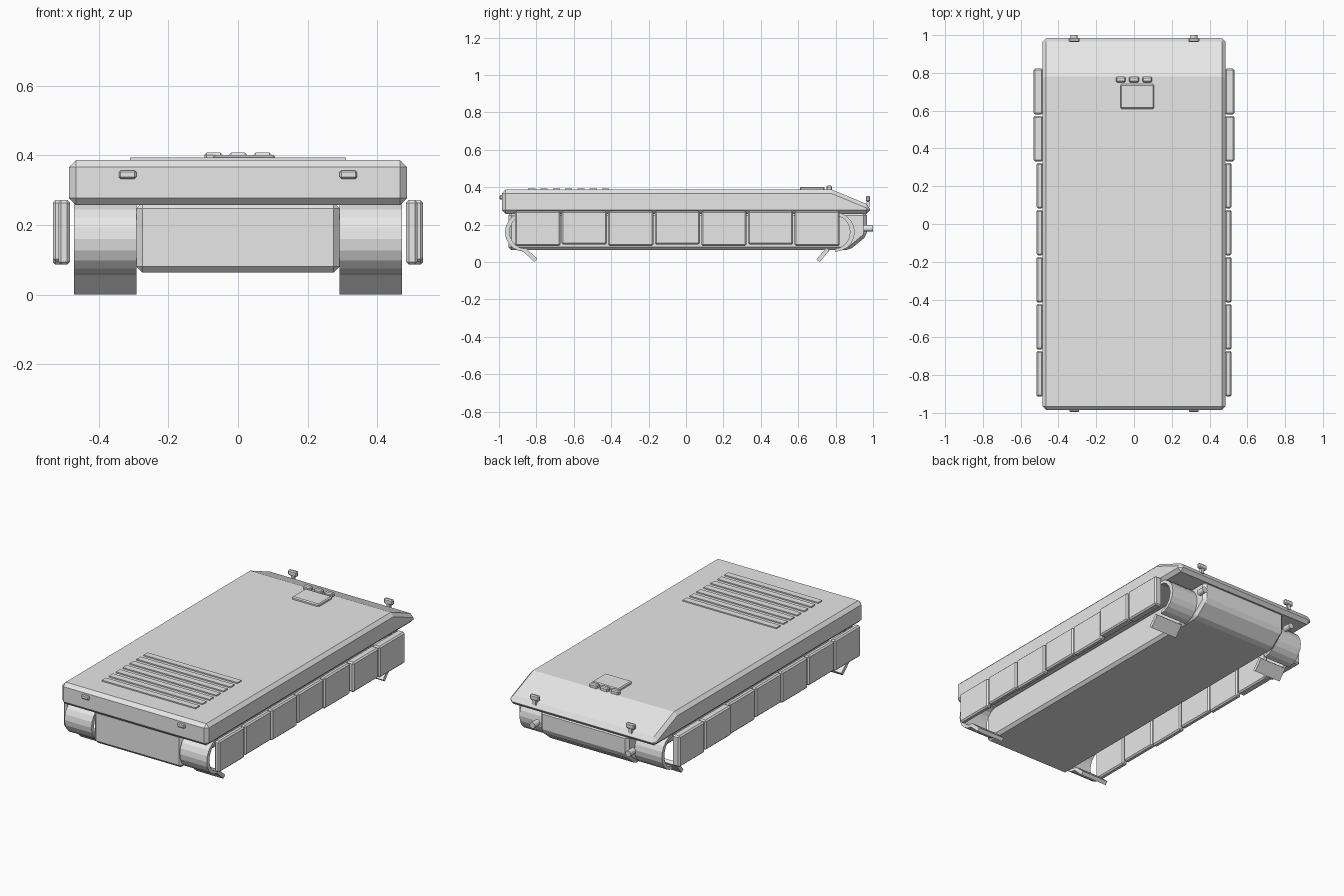
import bpy, bmesh, math
from mathutils import Matrix, Vector

if "Cube" in bpy.data.objects:
    bpy.data.objects.remove(bpy.data.objects["Cube"])

paint = bpy.data.materials.new("grey_paint")
paint.diffuse_color = (0.8, 0.8, 0.8, 1)
paint.use_nodes = True
paint.node_tree.nodes["Principled BSDF"].inputs["Base Color"].default_value = paint.diffuse_color


def finish(name, bm, bevel=0.0):
    bmesh.ops.recalc_face_normals(bm, faces=bm.faces[:])
    me = bpy.data.meshes.new(name)
    bm.to_mesh(me)
    bm.free()
    me.materials.append(paint)
    ob = bpy.data.objects.new(name, me)
    bpy.context.collection.objects.link(ob)
    if bevel:
        m = ob.modifiers.new("chamfer", 'BEVEL')
        m.width = bevel
        m.segments = 1
        m.limit_method = 'ANGLE'
        m.angle_limit = math.radians(32)
    return ob


def box(name, lo, hi, bevel=0.0, rot_x=0.0):
    lo, hi = Vector(lo), Vector(hi)
    s = hi - lo
    bm = bmesh.new()
    mat = (Matrix.Translation((lo + hi) / 2) @ Matrix.Rotation(rot_x, 4, 'X')
           @ Matrix.Diagonal((s.x, s.y, s.z, 1)))
    bmesh.ops.create_cube(bm, size=1, matrix=mat)
    return finish(name, bm, bevel)


def extrude_x(name, profile, x0, x1, bevel=0.0):
    # side profile (y, z) extruded along x
    bm = bmesh.new()
    f = bm.faces.new([bm.verts.new((x0, y, z)) for y, z in profile])
    r = bmesh.ops.extrude_face_region(bm, geom=[f])
    vs = [v for v in r["geom"] if isinstance(v, bmesh.types.BMVert)]
    bmesh.ops.translate(bm, verts=vs, vec=(x1 - x0, 0, 0))
    return finish(name, bm, bevel)


# Hull bodies
extrude_x("upper_hull", [(-0.985, 0.257), (0.985, 0.257), (0.985, 0.302),
                         (0.78, 0.387), (-0.985, 0.387)], -0.485, 0.485, 0.02)
extrude_x("lower_hull", [(-0.95, 0.064), (0.875, 0.064), (0.967, 0.14),
                         (0.967, 0.265), (-0.95, 0.265)], -0.292, 0.292, 0.017)

# Engine grille slats
for i in range(7):
    y = -0.43 - i * 0.0658
    box(f"grille_slat_{i}", (-0.31, y - 0.019, 0.38), (0.31, y + 0.019, 0.394))

# Driver hatch and periscopes
box("driver_hatch", (-0.072, 0.61, 0.38), (0.106, 0.74, 0.402), 0.006)
for i, x in enumerate((-0.07, 0.0, 0.07)):
    box(f"periscope_{i}", (x - 0.026, 0.75, 0.375), (x + 0.026, 0.78, 0.408), 0.006)


def guard(name, x0, x1, yc, side):
    # curved shell around the track end, open inside
    arc = [math.pi / 2 - math.pi * k / 10 for k in range(11)]
    prof = [(yc + side * 0.105 * math.cos(a), 0.16 + 0.105 * math.sin(a)) for a in arc]
    prof += [(yc + side * 0.08 * math.cos(a), 0.16 + 0.088 * math.sin(a))
             for a in reversed(arc)]
    extrude_x(name, prof, x0, x1)


for s, tag in ((-1, "left"), (1, "right")):
    def span(a, b):
        return (min(s * a, s * b), max(s * a, s * b))

    # Side skirts: two thicker panels towards the nose
    x_in = 0.483
    for i in range(7):
        y = -0.793 + i * 0.249
        x0, x1 = span(x_in, 0.532 if i > 4 else 0.516)
        box(f"skirt_{tag}_{i}", (x0, y - 0.121, 0.094 if i % 2 else 0.086),
            (x1, y + 0.121, 0.272), 0.008)

    # Track guards with angled mud flaps
    x0, x1 = span(0.292, 0.471)
    guard(f"rear_guard_{tag}", x0, x1, -0.863, -1)
    guard(f"front_guard_{tag}", x0, x1, 0.797, 1)
    extrude_x(f"rear_flap_{tag}", [(-0.875, 0.06), (-0.86, 0.076), (-0.795, 0.018),
                                   (-0.81, 0.0)], x0, x1)
    extrude_x(f"front_flap_{tag}", [(0.715, 0.0), (0.698, 0.014), (0.75, 0.076),
                                    (0.767, 0.062)], x0, x1)

    # Lamps
    x = s * 0.317
    box(f"headlight_{tag}", (x - 0.029, 0.963, 0.322), (x + 0.029, 0.985, 0.354), 0.006)
    box(f"headlight_stem_{tag}", (x - 0.01, 0.966, 0.295), (x + 0.01, 0.982, 0.325))
    box(f"tail_light_{tag}", (x - 0.025, -0.996, 0.333), (x + 0.025, -0.97, 0.357), 0.005)

    # Tow hooks
    bm = bmesh.new()
    bmesh.ops.create_cone(bm, cap_ends=True, segments=12, radius1=0.018, radius2=0.018,
                          depth=0.05, matrix=Matrix.Translation((x, 0.975, 0.18))
                          @ Matrix.Rotation(math.pi / 2, 4, 'X'))
    finish(f"tow_hook_{tag}", bm)
